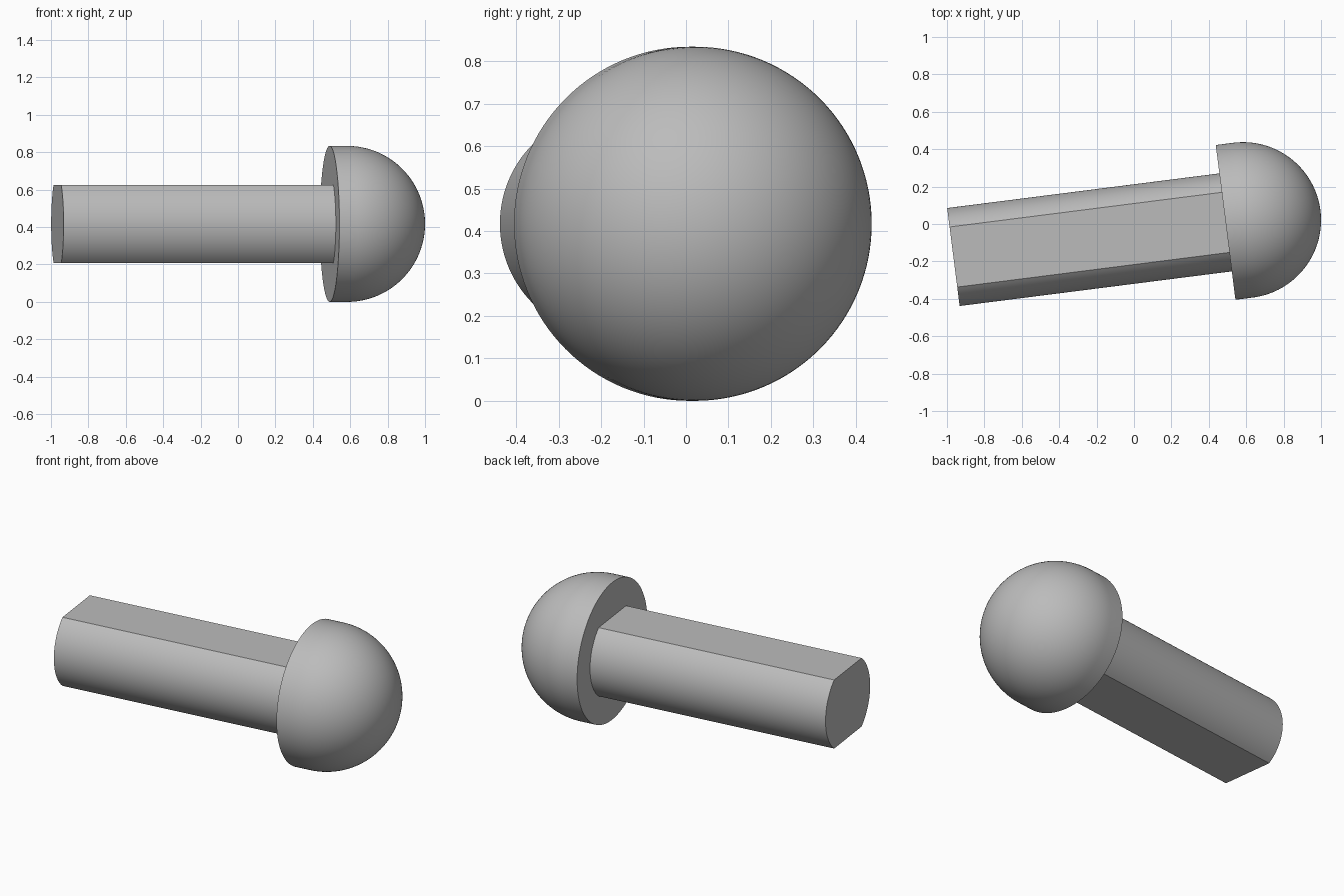
import bpy, bmesh, math
from mathutils import Matrix

if "Cube" in bpy.data.objects:
    bpy.data.objects.remove(bpy.data.objects["Cube"])

HEAD_R, COLLAR = 0.417, 0.094      # dome radius, straight band behind the dome
SHAFT_R, FLAT_H = 0.264, 0.2085    # shaft radius, half height between the flats
SHAFT_END = -1.561                 # far end of the shaft along the axis
PLACE = Matrix.Translation((0.583, 0.0205, HEAD_R)) @ Matrix.Rotation(math.radians(7.25), 4, 'Z')

steel = bpy.data.materials.new("grey_metal")
steel.diffuse_color = (0.5, 0.5, 0.5, 1)
steel.use_nodes = True
steel.node_tree.nodes["Principled BSDF"].inputs["Base Color"].default_value = steel.diffuse_color


def finish(name, bm):
    bmesh.ops.remove_doubles(bm, verts=bm.verts, dist=1e-5)
    bmesh.ops.recalc_face_normals(bm, faces=bm.faces)
    mesh = bpy.data.meshes.new(name)
    bm.to_mesh(mesh)
    bm.free()
    mesh.materials.append(steel)
    ob = bpy.data.objects.new(name, mesh)
    bpy.context.collection.objects.link(ob)
    ob.matrix_world = PLACE
    bpy.ops.object.select_all(action='DESELECT')
    ob.select_set(True)
    bpy.context.view_layer.objects.active = ob
    bpy.ops.object.shade_smooth_by_angle(angle=math.radians(25))


# Domed head: profile spun around the x axis
bm = bmesh.new()
profile = [(-COLLAR, 0), (-COLLAR, HEAD_R)]
profile += [(HEAD_R * math.sin(a), HEAD_R * math.cos(a))
            for a in (math.pi / 2 * i / 32 for i in range(33))]
verts = [bm.verts.new((x, 0, r)) for x, r in profile]
edges = [bm.edges.new(pair) for pair in zip(verts, verts[1:])]
bmesh.ops.spin(bm, geom=verts + edges, axis=(1, 0, 0), cent=(0, 0, 0),
               angle=2 * math.pi, steps=128)
finish("head", bm)

# Shaft: round section with a flat on top and bottom, extruded into the head
bm = bmesh.new()
half = math.asin(FLAT_H / SHAFT_R)
angles = [side + half * (i / 16 - 1) for side in (0, math.pi) for i in range(33)]
section = bm.faces.new([bm.verts.new((SHAFT_END, SHAFT_R * math.cos(a), SHAFT_R * math.sin(a)))
                        for a in angles])
ext = bmesh.ops.extrude_face_region(bm, geom=[section], use_keep_orig=True)
bmesh.ops.translate(bm, vec=(-COLLAR - SHAFT_END, 0, 0),
                    verts=[v for v in ext["geom"] if isinstance(v, bmesh.types.BMVert)])
finish("shaft", bm)
